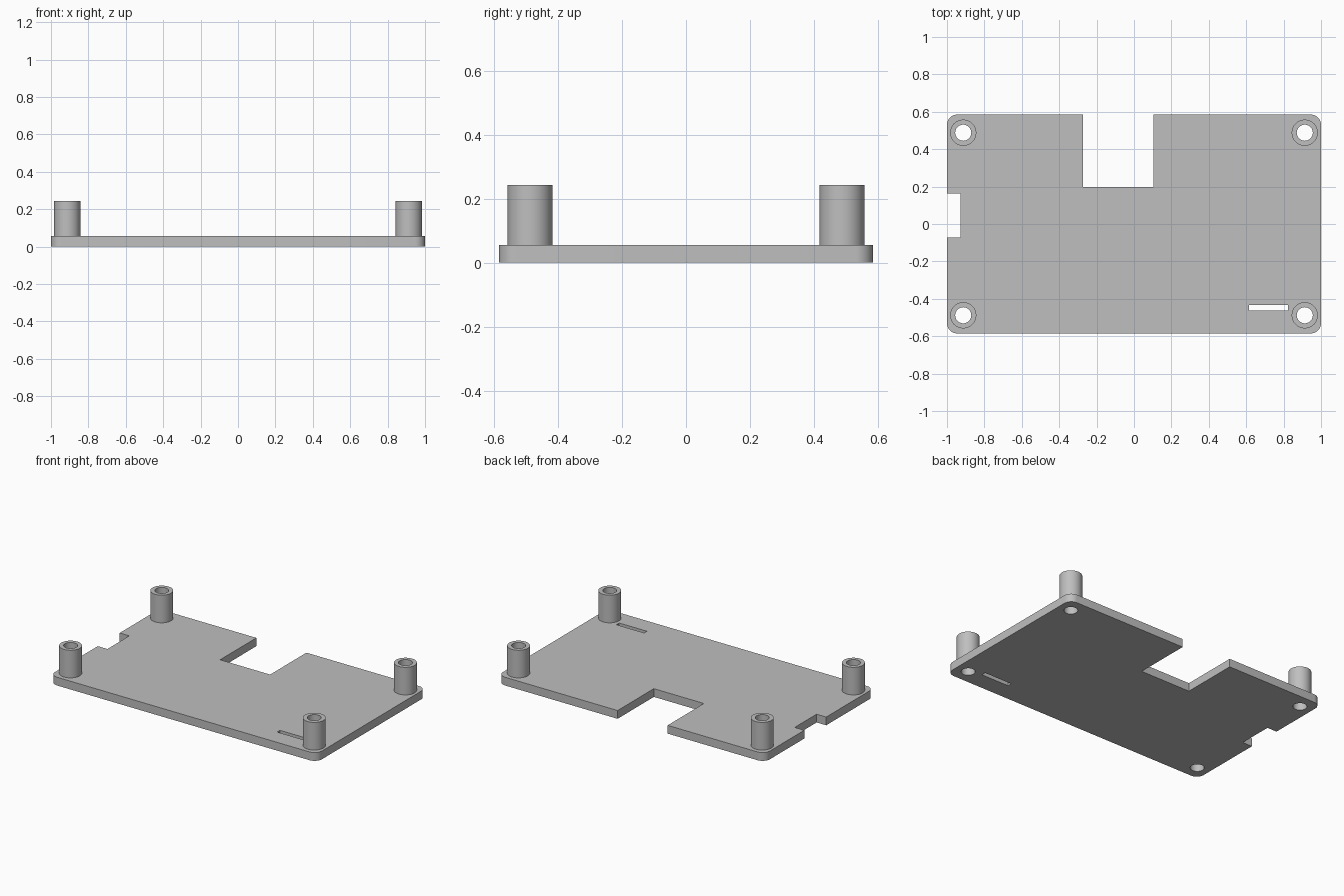
import bpy
import bmesh
import math

if "Cube" in bpy.data.objects:
    bpy.data.objects.remove(bpy.data.objects["Cube"], do_unlink=True)

HALF_X, HALF_Y, THICK = 1.0, 0.585, 0.056
POST_X, POST_Y, POST_TOP = 0.913, 0.488, 0.243
POST_R, HOLE_R = 0.07, 0.043

grey = bpy.data.materials.new("plain grey")
grey.use_nodes = True
colour = (0.52, 0.52, 0.52, 1)
grey.diffuse_color = colour
grey.node_tree.nodes["Principled BSDF"].inputs["Base Color"].default_value = colour


def finish(bm, name):
    mesh = bpy.data.meshes.new(name)
    bm.to_mesh(mesh)
    bm.free()
    mesh.materials.append(grey)
    obj = bpy.data.objects.new(name, mesh)
    bpy.context.collection.objects.link(obj)
    return obj


def box(name, x0, x1, y0, y1, z0, z1, radius=0):
    bm = bmesh.new()
    bmesh.ops.create_cube(bm, size=1)
    for v in bm.verts:
        v.co.x = x1 if v.co.x > 0 else x0
        v.co.y = y1 if v.co.y > 0 else y0
        v.co.z = z1 if v.co.z > 0 else z0
    if radius:
        upright = [e for e in bm.edges
                   if abs(e.verts[0].co.z - e.verts[1].co.z) > 0.01]
        bmesh.ops.bevel(bm, geom=upright, offset=radius, segments=10,
                        profile=0.5, affect='EDGES')
    return finish(bm, name)


def cylinder(name, x, y, radius, z0, z1):
    bm = bmesh.new()
    bmesh.ops.create_cone(bm, cap_ends=True, segments=48, radius1=radius,
                          radius2=radius, depth=z1 - z0)
    bmesh.ops.translate(bm, verts=bm.verts, vec=(x, y, (z0 + z1) / 2))
    return finish(bm, name)


def cut(obj, cutter):
    cutter.hide_render = True
    mod = obj.modifiers.new("cut", 'BOOLEAN')
    mod.operation = 'DIFFERENCE'
    mod.solver = 'EXACT'
    mod.object = cutter
    bpy.context.view_layer.objects.active = obj
    bpy.ops.object.modifier_apply(modifier=mod.name)
    bpy.data.objects.remove(cutter, do_unlink=True)


def smooth(obj):
    bpy.ops.object.select_all(action='DESELECT')
    obj.select_set(True)
    bpy.context.view_layer.objects.active = obj
    bpy.ops.object.shade_smooth_by_angle(angle=math.radians(30))


# Base plate with rounded corners
plate = box("base_plate", -HALF_X, HALF_X, -HALF_Y, HALF_Y, 0, THICK, 0.055)

# Back notch, side notch and thin slot
for x0, x1, y0, y1 in ((-0.272, 0.103, 0.197, 0.8),
                       (-1.2, -0.928, -0.072, 0.162),
                       (0.616, 0.824, -0.462, -0.432)):
    cut(plate, box("opening_cutter", x0, x1, y0, y1, -0.1, 0.15))

# Hollow corner posts, bored right through the plate
for side, sx in (("left", 1), ("right", -1)):
    for end, sy in (("front", -1), ("back", 1)):
        x, y = sx * POST_X, sy * POST_Y
        post = cylinder(f"{end}_{side}_post", x, y, POST_R, THICK, POST_TOP)
        for part in (post, plate):
            cut(part, cylinder("bore_cutter", x, y, HOLE_R, -0.1, 0.4))
        smooth(post)

smooth(plate)
